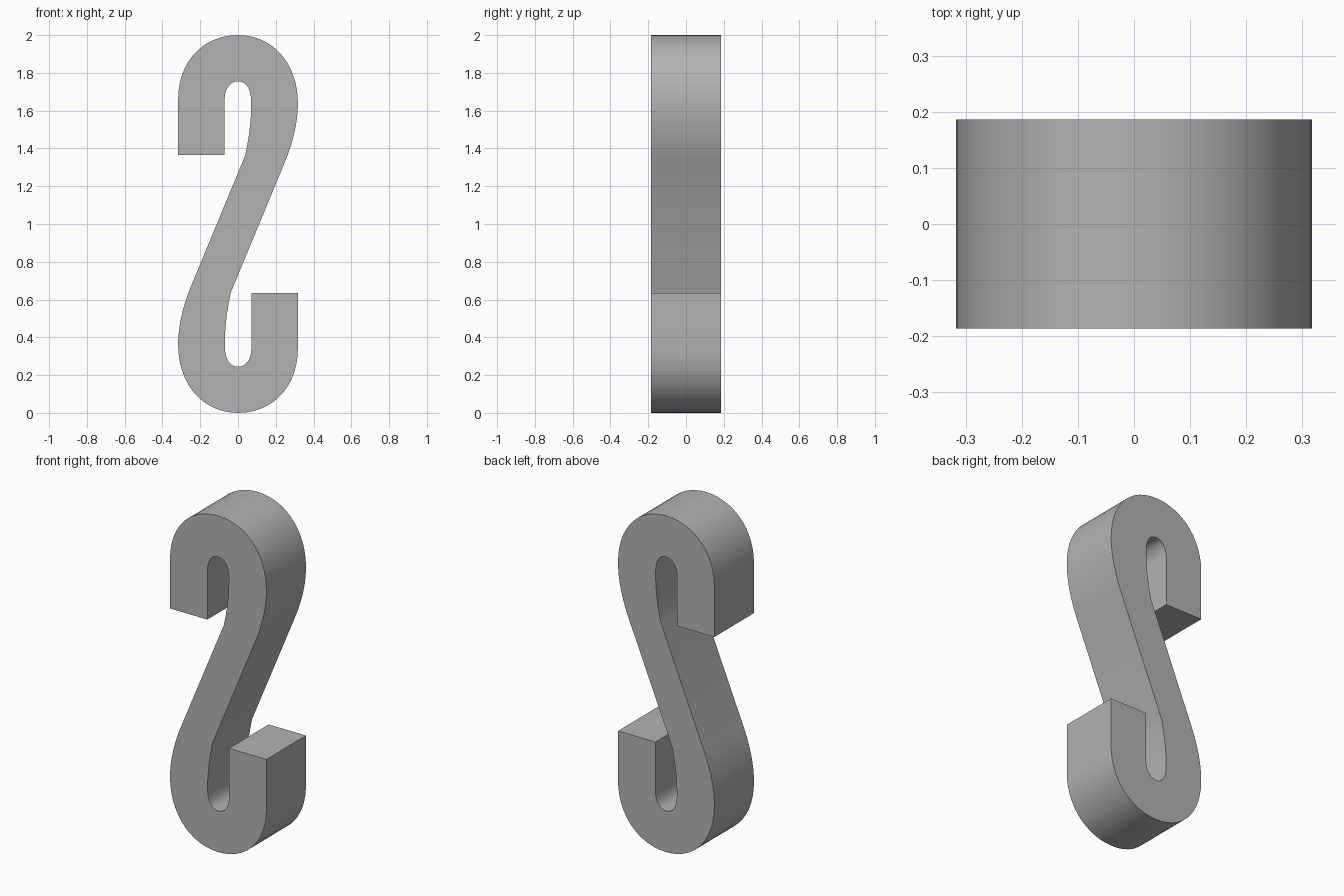
import bpy, bmesh, math
from mathutils import Vector
from mathutils.geometry import interpolate_bezier

cube = bpy.data.objects.get("Cube")
if cube:
    bpy.data.objects.remove(cube, do_unlink=True)

DEPTH = 0.186     # half thickness
STEPS = 14


def arc(*pts):
    """Points along one cubic segment, given as (x, z) pairs."""
    return interpolate_bezier(*[Vector(p) for p in pts], STEPS)


# Upper hook outline, from the inner kink round to the outer diagonal
upper = arc((0.037, 1.36), (0.058, 1.45), (0.07, 1.55), (0.07, 1.64))
upper += arc((0.07, 1.64), (0.07, 1.715), (0.045, 1.755), (0, 1.755))
upper += arc((0, 1.755), (-0.045, 1.755), (-0.071, 1.715), (-0.071, 1.65))
upper += [Vector((-0.071, 1.364)), Vector((-0.317, 1.364))]
upper += arc((-0.317, 1.66), (-0.317, 1.86), (-0.185, 2.0), (0, 2.0))
upper += arc((0, 2.0), (0.185, 2.0), (0.317, 1.85), (0.317, 1.64))
upper += arc((0.317, 1.64), (0.317, 1.53), (0.287, 1.42), (0.245, 1.32))

# The lower hook is the upper one turned half round the centre
outline = upper + [Vector((-p.x, 2 - p.y)) for p in upper]

bm = bmesh.new()
face = bm.faces.new([bm.verts.new((p.x, -DEPTH, p.y)) for p in outline])
swept = bmesh.ops.extrude_face_region(bm, geom=[face], use_keep_orig=True)
bmesh.ops.translate(bm, vec=(0, 2 * DEPTH, 0),
                    verts=[g for g in swept["geom"] if isinstance(g, bmesh.types.BMVert)])
bmesh.ops.remove_doubles(bm, verts=bm.verts, dist=0.0005)
bmesh.ops.recalc_face_normals(bm, faces=bm.faces)
mesh = bpy.data.meshes.new("s_hook")
bm.to_mesh(mesh)
bm.free()
hook = bpy.data.objects.new("s_hook", mesh)
bpy.context.collection.objects.link(hook)

# Plain grey
grey = bpy.data.materials.new("plain_grey")
grey.use_nodes = True
color = (0.45, 0.45, 0.45, 1)
grey.diffuse_color = color
grey.node_tree.nodes["Principled BSDF"].inputs["Base Color"].default_value = color
mesh.materials.append(grey)

# Smooth curved walls, sharp rims
bpy.context.view_layer.objects.active = hook
hook.select_set(True)
bpy.ops.object.shade_smooth_by_angle(angle=math.radians(30))
